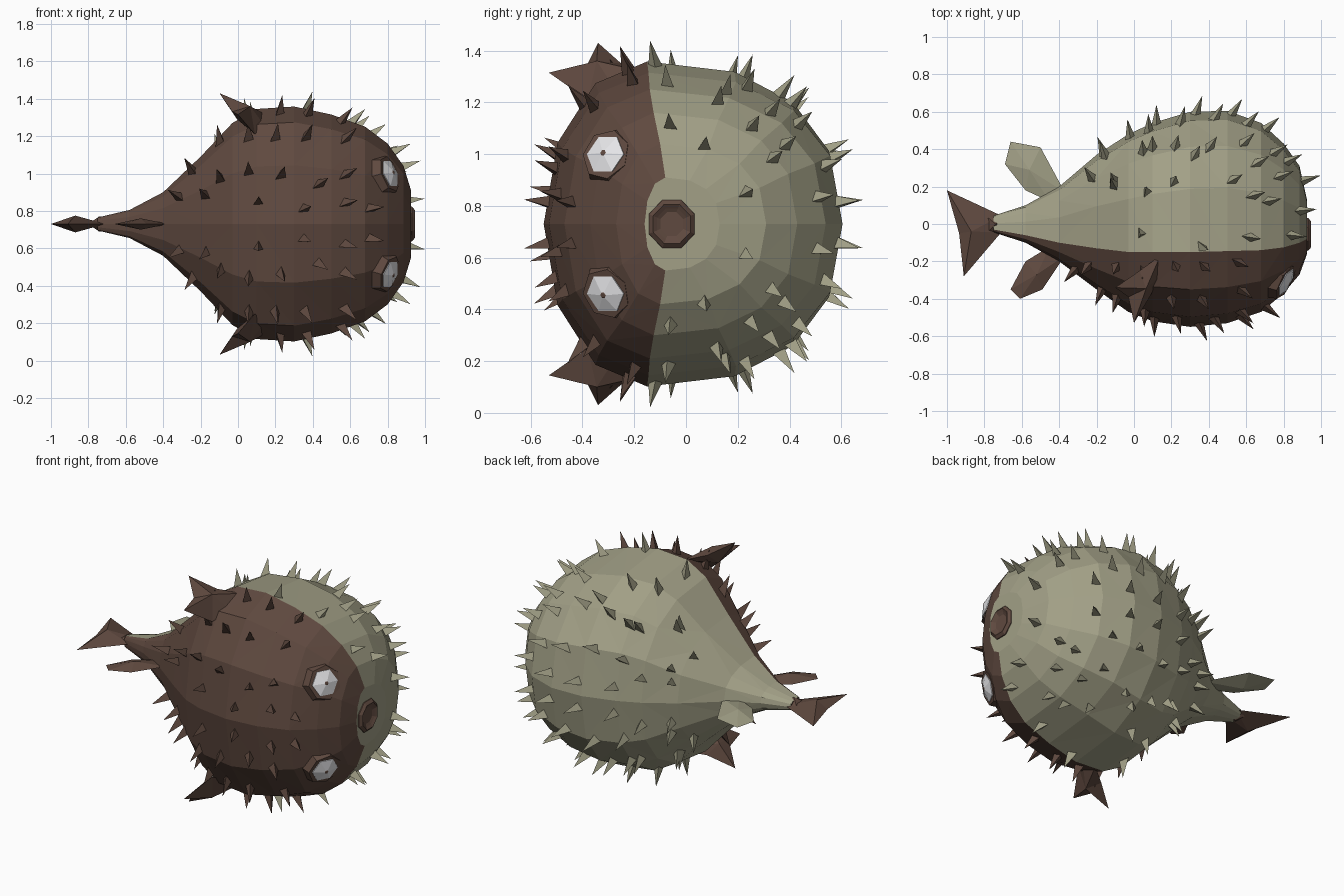
import bpy, bmesh, math
from mathutils import Vector
from mathutils.bvhtree import BVHTree

if "Cube" in bpy.data.objects:
    bpy.data.objects.remove(bpy.data.objects["Cube"])

ZC = 0.73  # mirror plane height


def material(name, rgb):
    m = bpy.data.materials.new(name)
    m.diffuse_color = (*rgb, 1)
    m.use_nodes = True
    m.node_tree.nodes["Principled BSDF"].inputs["Base Color"].default_value = m.diffuse_color
    return m


BROWN = material("dark brown", (0.115, 0.067, 0.05))
PALE = material("pale olive", (0.36, 0.35, 0.24))
WHITE = material("eye white", (0.8, 0.8, 0.82))


def finish(bm, name, mats):
    bmesh.ops.recalc_face_normals(bm, faces=bm.faces)
    me = bpy.data.meshes.new(name)
    bm.to_mesh(me)
    ob = bpy.data.objects.new(name, me)
    bpy.context.collection.objects.link(ob)
    for m in mats:
        me.materials.append(m)
    return ob


def loft(bm, rings, mat=lambda i, k: 0, caps=(0, 0)):
    vs = [[bm.verts.new(p) for p in r] for r in rings]
    n = len(vs[0])
    for i in range(len(vs) - 1):
        for k in range(n):
            j = (k + 1) % n
            f = bm.faces.new((vs[i][k], vs[i][j], vs[i + 1][j], vs[i + 1][k]))
            f.material_index = mat(i, k)
    for ring, c in ((vs[0], caps[0]), (vs[-1], caps[1])):
        bm.faces.new(ring).material_index = c


# Body: stations of x, back y, belly y, half width, colour boundary y
STATIONS = [
    (-0.75, -.045, .045, .035, -.03), (-0.58, -.10, .10, .075, -.06),
    (-0.40, -.20, .20, .17, -.10), (-0.20, -.35, .37, .36, -.13),
    (-0.03, -.47, .48, .54, -.15), (0.10, -.52, .54, .615, -.15),
    (0.30, -.55, .60, .628, -.15), (0.50, -.53, .605, .585, -.145),
    (0.68, -.47, .54, .52, -.14), (0.80, -.37, .43, .43, -.125),
    (0.885, -.27, .31, .31, -.10), (0.925, -.16, .13, .18, -.08)]
NB, ND = 4, 3  # segments per belly quarter and back quarter


def section(x, y0, y1, hz, yb):
    half = []
    for i in range(NB + 1):
        a = math.pi / 2 * i / NB
        half.append((yb + (y1 - yb) * max(0, math.cos(a)) ** .83, hz * math.sin(a) ** .83))
    for i in range(1, ND + 1):
        a = math.pi / 2 * i / ND
        half.append((yb + (y0 - yb) * math.sin(a), hz * max(0, math.cos(a))))
    pts = half + [(y, -z) for y, z in half[-2:0:-1]]
    return [(x, y, ZC + z) for y, z in pts]


bm = bmesh.new()
sides = 2 * (NB + ND)
loft(bm, [section(*s) for s in STATIONS],
     lambda i, k: 1 if k < NB or k >= sides - NB else 0, (0, 1))
bmesh.ops.triangulate(bm, faces=[f for f in bm.faces if len(f.verts) == 4])
bmesh.ops.recalc_face_normals(bm, faces=bm.faces)
tree = BVHTree.FromBMesh(bm)
finish(bm, "body", [BROWN, PALE])
bm.free()


def frame(d):
    d = Vector(d).normalized()
    u = d.cross(Vector((0, 0, 1)) if abs(d.z) < .9 else Vector((1, 0, 0))).normalized()
    return d, u, d.cross(u)


def ring(c, d, r, h, n, off=0):
    d, u, v = frame(d)
    return [Vector(c) + d * h + (u * math.cos(a) + v * math.sin(a)) * r
            for a in (off + 2 * math.pi * k / n for k in range(n))]


# Spikes: bases found by casting rays on to the body
BACK = [(.06, .46), (.2, .46), (.36, .46), (.57, .45), (-.09, .44), (.06, .28),
        (.23, .26), (.43, .21), (.57, .26), (.11, .12), (.35, .08), (.57, .11),
        (-.17, .15), (-.31, .14), (-.24, .28), (-.09, .24), (.7, .08)]
BELLY = [(.05, .4), (.22, .45), (.4, .46), (.58, .38), (-.1, .38), (.08, .24),
         (.25, .28), (.43, .25), (.6, .22), (.12, .08), (.33, .08), (.52, .08),
         (-.16, .12), (-.02, .14), (.7, .1), (.74, .3)]
SIDE = [(.32, .36), (.07, .17), (-.1, .2), (.21, .22), (-.22, .24), (-.15, .36),
        (.04, -.05), (.36, -.12), (.61, -.07), (.52, .23), (.65, .32), (.63, .15),
        (.1, .4), (.05, -.25), (.22, -.22), (.37, -.22), (.55, -.2)]
FACE = [(-.06, .38), (.07, .3), (.23, .12), (.25, .37), (.33, .25), (.12, .47)]
rays = [((x, -2, ZC + z), (0, 1, 0)) for x, z in BACK]
rays += [((x, 2, ZC + z), (0, -1, 0)) for x, z in BELLY]
rays += [((x, y, 3), (0, 0, -1)) for x, y in SIDE]
rays += [((2, y, ZC + z), (-1, 0, 0)) for y, z in FACE]
spikes = [bmesh.new(), bmesh.new()]
for o, d in rays:
    p = tree.ray_cast(Vector(o), Vector(d))[0]
    if p is None:
        continue
    out = p - Vector((.12, 0, ZC))
    if p.x < .12:
        out.x *= .5
    brown = p.y < -.14
    for s in (1, -1):
        c = Vector((p.x, p.y, ZC + s * (p.z - ZC)))
        n = Vector((out.x, out.y, s * out.z)).normalized()
        b = spikes[0 if brown else 1]
        base = [b.verts.new(q) for q in ring(c, n, .036, -.025, 3, .5)]
        tip = b.verts.new(c + n * .105)
        b.faces.new(base)
        for k in range(3):
            b.faces.new((base[k], base[(k + 1) % 3], tip))
finish(spikes[0], "back_spikes", [BROWN])
finish(spikes[1], "belly_spikes", [PALE])


# Fins: outline with a raised ridge point on both sides
def fin(name, outline, ridge, normal, mat, mirror=False):
    b = bmesh.new()
    for s in ((1, -1) if mirror else (1,)):
        def put(p):
            return b.verts.new((p[0], p[1], ZC + s * p[2]))
        edge = [put(p) for p in outline]
        for t in (1, -1):
            r = put(Vector(ridge) + Vector(normal) * t)
            for k in range(len(edge)):
                b.faces.new((edge[k], edge[(k + 1) % len(edge)], r))
    finish(b, name, [mat])


def flat(pts):
    return [(x, y, 0) for x, y in pts]


fin("tail_fin", flat([(-.71, .045), (-1, .18), (-.935, -.05), (-.91, -.28), (-.71, -.045)]),
    (-.87, -.04, 0), (0, 0, .045), BROWN)
fin("tail_stem", flat([(-.68, .04), (-.8, .05), (-.8, -.06), (-.68, -.05)]),
    (-.74, 0, 0), (0, 0, .042), BROWN)
fin("top_fin", flat([(-.37, -.17), (-.49, -.35), (-.61, -.40), (-.66, -.35), (-.58, -.2), (-.45, -.12)]),
    (-.52, -.27, 0), (0, 0, .03), BROWN)
fin("under_fin", flat([(-.37, .17), (-.5, .41), (-.66, .44), (-.69, .32), (-.58, .18), (-.45, .12)]),
    (-.56, .29, 0), (0, 0, .03), PALE)
fin("side_fins", [(.14, -.17, .59), (.03, -.25, .62), (-.1, -.34, .70), (-.03, -.39, .60),
                  (0, -.53, .585), (.09, -.38, .48), (.14, -.28, .53)],
    (.03, -.33, .595), (.035, -.015, .035), BROWN, True)

# Mouth: octagonal lip with a recess
bm = bmesh.new()
loft(bm, [[(x, -.055 + .095 * r * math.cos(a), ZC + .1 * r * math.sin(a))
           for a in (math.pi / 8 + math.pi / 4 * k for k in range(8))]
          for x, r in ((.86, 1.1), (.93, 1), (.945, .82), (.935, .65), (.928, .5))])
finish(bm, "mouth", [BROWN])

# Eyes: brown socket, white faceted dome, small brown pupil
socket, eye = bmesh.new(), bmesh.new()
hit = tree.ray_cast(Vector((2, -.305, ZC + .265)), Vector((-1, 0, 0)))[0]
for s in (1, -1):
    c = (hit.x, hit.y, ZC + s * (hit.z - ZC))
    d = (.85, -.45, s * .3)
    loft(socket, [ring(c, d, r, h, 7) for r, h in ((.12, -.04), (.10, .012))])
    loft(eye, [ring(c, d, r, h, 6) for r, h in ((.082, 0), (.08, .016), (.012, .035), (.008, .037))],
         lambda i, k: 1 if i == 2 else 0, (0, 1))
finish(socket, "eye_sockets", [BROWN])
finish(eye, "eyes", [WHITE, BROWN])
